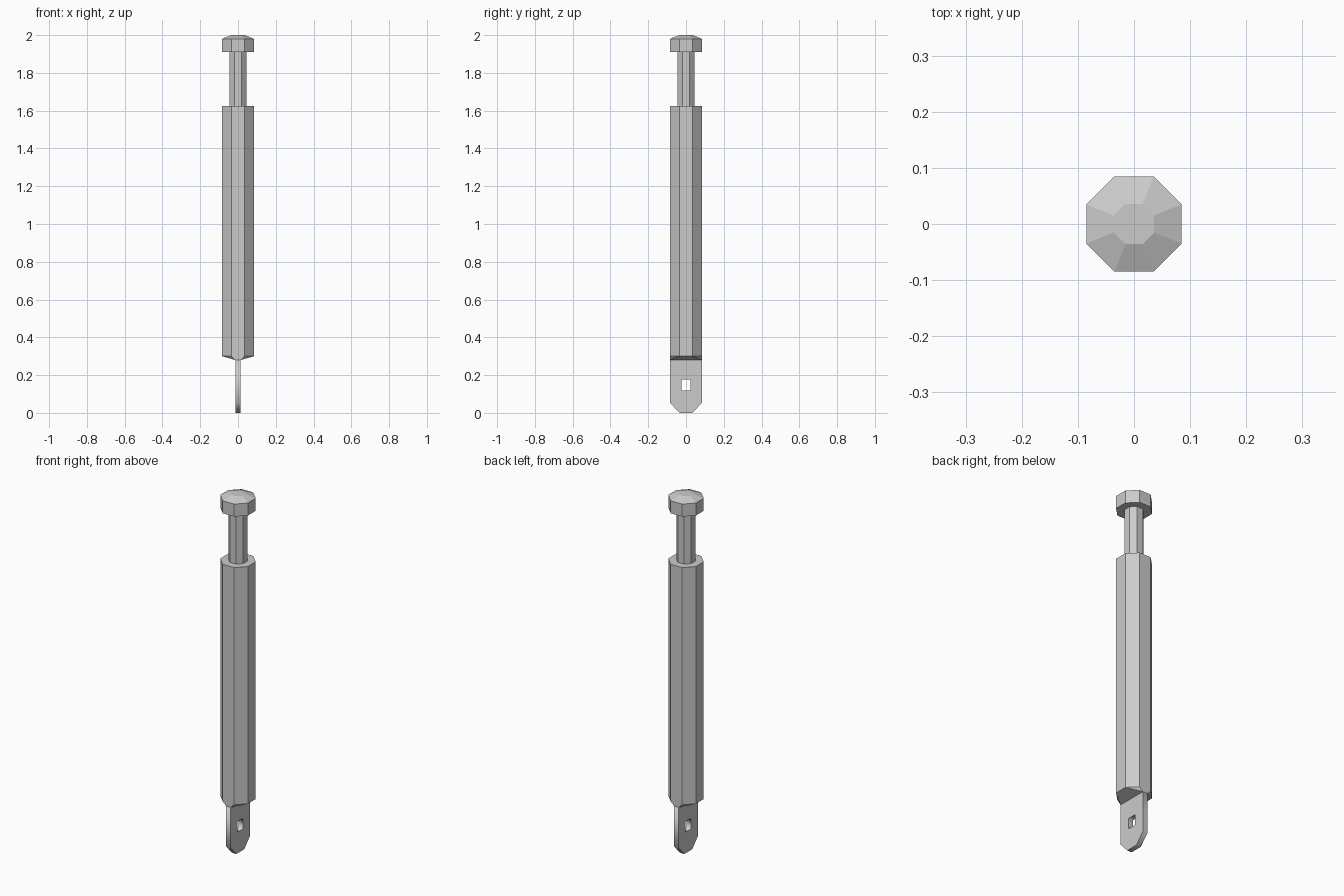
import bpy, bmesh
from math import cos, sin, pi, radians

if "Cube" in bpy.data.objects:
    bpy.data.objects.remove(bpy.data.objects["Cube"])

R = 0.085      # flat-to-centre distance of body and head
T = 0.014      # half thickness of the blade
Z_BLADE = 0.28


def octagon(apothem, z):
    r = apothem / cos(pi / 8)
    return [(r * cos(pi / 8 + k * pi / 4), r * sin(pi / 8 + k * pi / 4), z) for k in range(8)]


def loft(name, rings, cap_top=False):
    """Join eight-point rings from bottom to top; repeated points merge."""
    bm = bmesh.new()
    verts = {}

    def vert(p):
        if p not in verts:
            verts[p] = bm.verts.new(p)
        return verts[p]

    loops = [[vert(p) for p in ring] for ring in rings]
    for low, up in zip(loops, loops[1:]):
        for i in range(8):
            j = (i + 1) % 8
            bm.faces.new(dict.fromkeys([low[i], low[j], up[j], up[i]]))
    if cap_top:
        bm.faces.new(loops[-1])
    mesh = bpy.data.meshes.new(name)
    bm.to_mesh(mesh)
    bm.free()
    bpy.context.collection.objects.link(bpy.data.objects.new(name, mesh))


# Body: octagonal barrel narrowing at the bottom to the blade's rectangle
corners = [(T, R, Z_BLADE), (-T, R, Z_BLADE), (-T, -R, Z_BLADE), (T, -R, Z_BLADE)]
neck = [corners[i // 2] for i in range(8)]
loft("body", [neck, octagon(R, 0.30), octagon(R, 1.625), octagon(0.045, 1.625)])

# Thin rod above the body
loft("rod", [octagon(0.045, 1.625), octagon(0.045, 1.91)])

# Bevelled head
loft("head", [octagon(0.045, 1.91), octagon(R, 1.91), octagon(R, 1.98), octagon(0.036, 2.0)], True)

# Flat blade with clipped corners and a rectangular hole
curve = bpy.data.curves.new("blade", 'CURVE')
curve.dimensions = '2D'
curve.fill_mode = 'BOTH'
curve.extrude = T
outline = [(-0.035, 0), (0.035, 0), (R, 0.055), (R, Z_BLADE), (-R, Z_BLADE), (-R, 0.055)]
hole = [(-0.024, 0.118), (0.024, 0.118), (0.024, 0.177), (-0.024, 0.177)]
for points in (outline, hole):
    spline = curve.splines.new('POLY')
    spline.points.add(len(points) - 1)
    for p, (y, z) in zip(spline.points, points):
        p.co = (y, z, 0, 1)
    spline.use_cyclic_u = True
blade = bpy.data.objects.new("blade", curve)
blade.rotation_euler = (radians(90), 0, radians(90))
bpy.context.collection.objects.link(blade)
